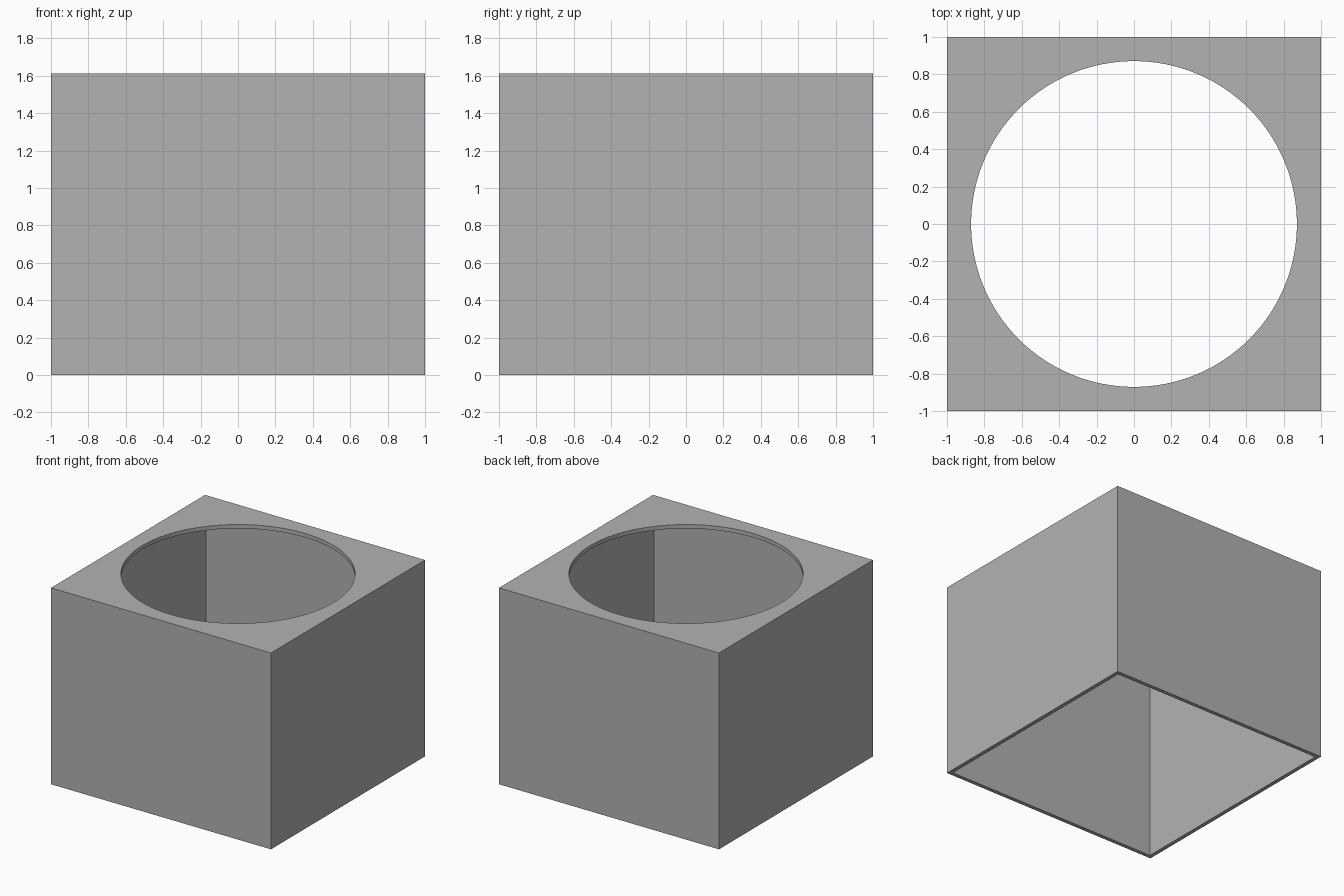
import bpy

default = bpy.data.objects.get("Cube")
if default:
    bpy.data.objects.remove(default, do_unlink=True)

SIDE = 2.0
HEIGHT = 1.613
WALL = 0.0323
HOLE_RADIUS = 0.871

# Plain grey material
grey = bpy.data.materials.new("plain_grey")
grey.use_nodes = True
colour = (0.448, 0.448, 0.448, 1)
grey.diffuse_color = colour
grey.node_tree.nodes["Principled BSDF"].inputs["Base Color"].default_value = colour


def block(name, width, bottom, top):
    """Square block centred on the z axis."""
    bpy.ops.mesh.primitive_cube_add(size=1, location=(0, 0, (bottom + top) / 2))
    obj = bpy.context.object
    obj.name = name
    obj.scale = (width, width, top - bottom)
    bpy.ops.object.transform_apply(location=True, rotation=False, scale=True)
    return obj


def cut(body, cutter):
    """Subtract the cutter from the body and discard it."""
    cutter.hide_render = True
    mod = body.modifiers.new("cut", 'BOOLEAN')
    mod.operation = 'DIFFERENCE'
    mod.solver = 'EXACT'
    mod.object = cutter
    bpy.context.view_layer.objects.active = body
    bpy.ops.object.modifier_apply(modifier=mod.name)
    bpy.data.objects.remove(cutter, do_unlink=True)


# Outer shell, standing on the ground
box = block("open_bottom_box", SIDE, 0, HEIGHT)

# Hollow inside, open at the bottom
cut(box, block("cavity_cutter", SIDE - 2 * WALL, -WALL, HEIGHT - WALL))

# Round opening through the top panel
bpy.ops.mesh.primitive_cylinder_add(vertices=128, radius=HOLE_RADIUS,
                                    depth=0.4, location=(0, 0, HEIGHT))
cut(box, bpy.context.object)

box.data.materials.clear()
box.data.materials.append(grey)

# Smooth rim with sharp box edges
bpy.ops.object.select_all(action='DESELECT')
box.select_set(True)
bpy.context.view_layer.objects.active = box
bpy.ops.object.shade_smooth_by_angle()
